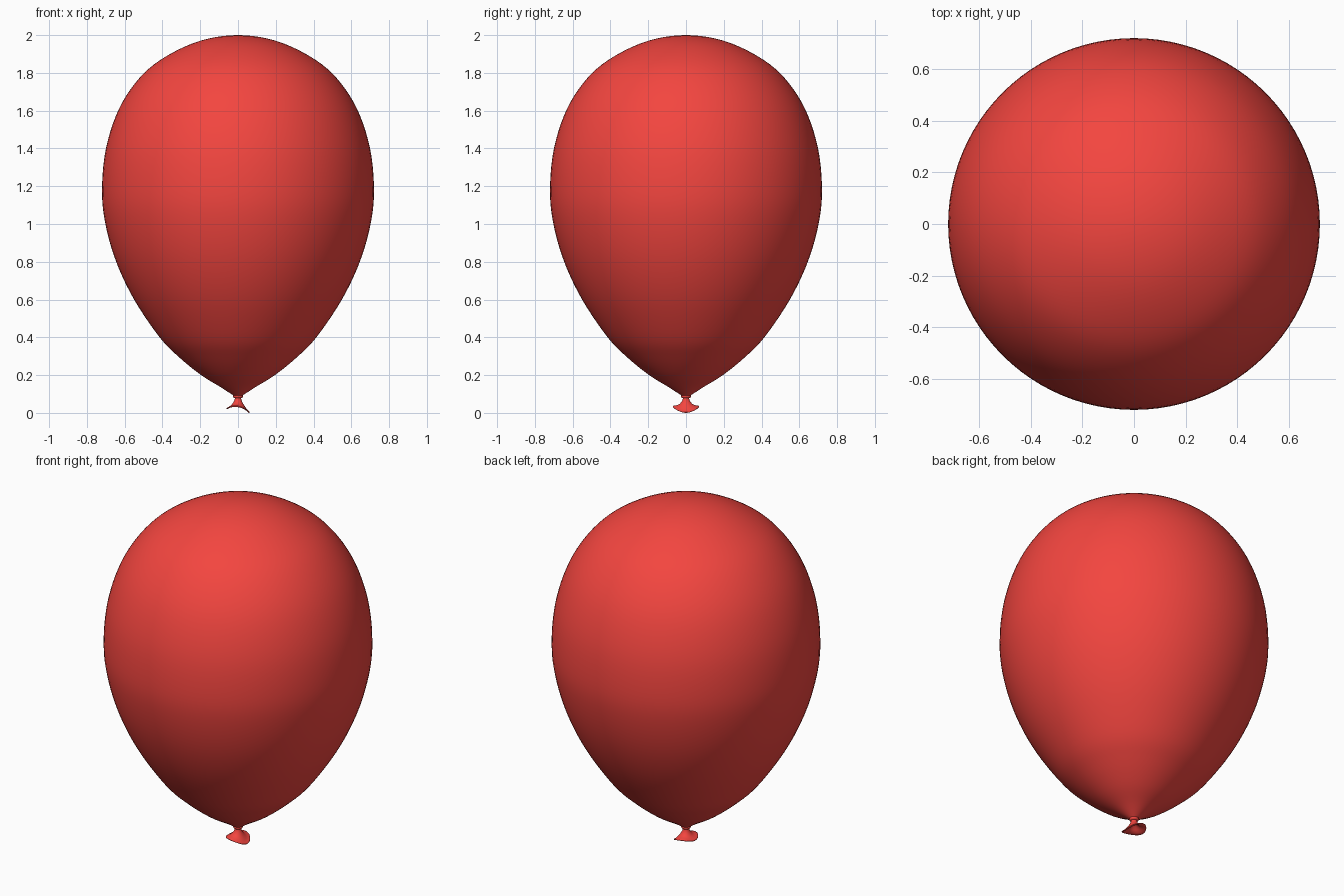
import bpy, bmesh, math
from mathutils import Vector

if "Cube" in bpy.data.objects:
    bpy.data.objects.remove(bpy.data.objects["Cube"])

SEG = 96
red = bpy.data.materials.new("red_rubber")
red.diffuse_color = (0.9, 0.06, 0.05, 1)
red.use_nodes = True
red.node_tree.nodes["Principled BSDF"].inputs["Base Color"].default_value = red.diffuse_color


def spline(pts, steps):
    """Catmull-Rom curve through (radius, z) points."""
    p = [Vector(q) for q in pts]
    p = [2 * p[0] - p[1]] + p + [Vector((-p[-2].x, p[-2].y))]
    out = []
    for a, b, c, d in zip(p, p[1:], p[2:], p[3:]):
        for i in range(steps):
            t = i / steps
            out.append(0.5 * (2 * b + (c - a) * t + (2 * a - 5 * b + 4 * c - d) * t * t
                              + (3 * b - a - 3 * c + d) * t ** 3))
    return out + [p[-2]]


def lathe(name, profile, seg, warp=None):
    """Revolve a profile about z; warp may move each point by its angle."""
    bm = bmesh.new()
    rings = []
    for r, z in profile:
        if r < 1e-5:
            rings.append([bm.verts.new((0, 0, z))] * seg)
            continue
        ring = []
        for i in range(seg):
            a = 2 * math.pi * i / seg
            rr, zz = warp(r, z, a) if warp else (r, z)
            ring.append(bm.verts.new((rr * math.cos(a), rr * math.sin(a), zz)))
        rings.append(ring)
    for lo, hi in zip(rings, rings[1:]):
        for i in range(seg):
            j = (i + 1) % seg
            quad = list(dict.fromkeys((lo[i], lo[j], hi[j], hi[i])))
            bm.faces.new(quad)
    bmesh.ops.recalc_face_normals(bm, faces=bm.faces)
    me = bpy.data.meshes.new(name)
    bm.to_mesh(me)
    bm.free()
    me.shade_smooth()
    me.materials.append(red)
    ob = bpy.data.objects.new(name, me)
    bpy.context.collection.objects.link(ob)
    return ob


# Inflated body
body = [(0.018, 0.088), (0.09, 0.135), (0.195, 0.2), (0.31, 0.293), (0.415, 0.4), (0.55, 0.6),
        (0.645, 0.8), (0.702, 1.0), (0.72, 1.18), (0.699, 1.4), (0.63, 1.61),
        (0.52, 1.775), (0.385, 1.885), (0.2, 1.97), (0, 2.0)]
lathe("balloon_body", spline(body, 5), SEG)

# Tied neck ring
ring = [(0.018 + 0.008 * math.cos(t), 0.088 + 0.010 * math.sin(t))
        for t in [2 * math.pi * i / 12 for i in range(13)]]
lathe("neck_ring", ring, 32)


# Flared, wavy skirt below the knot, hollow underneath
def wave(r, z, a):
    k = min(1, max(0, (r - 0.015) / 0.045)) ** 1.5
    dz = k * (-0.010 * math.cos(a) - 0.010 * math.cos(2 * a))
    return r * (1 - 0.06 * k * math.cos(2 * a)), z + dz


skirt = [(0.016, 0.09), (0.016, 0.076), (0.021, 0.062), (0.032, 0.046), (0.047, 0.034),
         (0.060, 0.028), (0.066, 0.025), (0.066, 0.021), (0.060, 0.020), (0.046, 0.026),
         (0.030, 0.038), (0.016, 0.052), (0, 0.058)]
lathe("knot_skirt", skirt, 48, wave)
